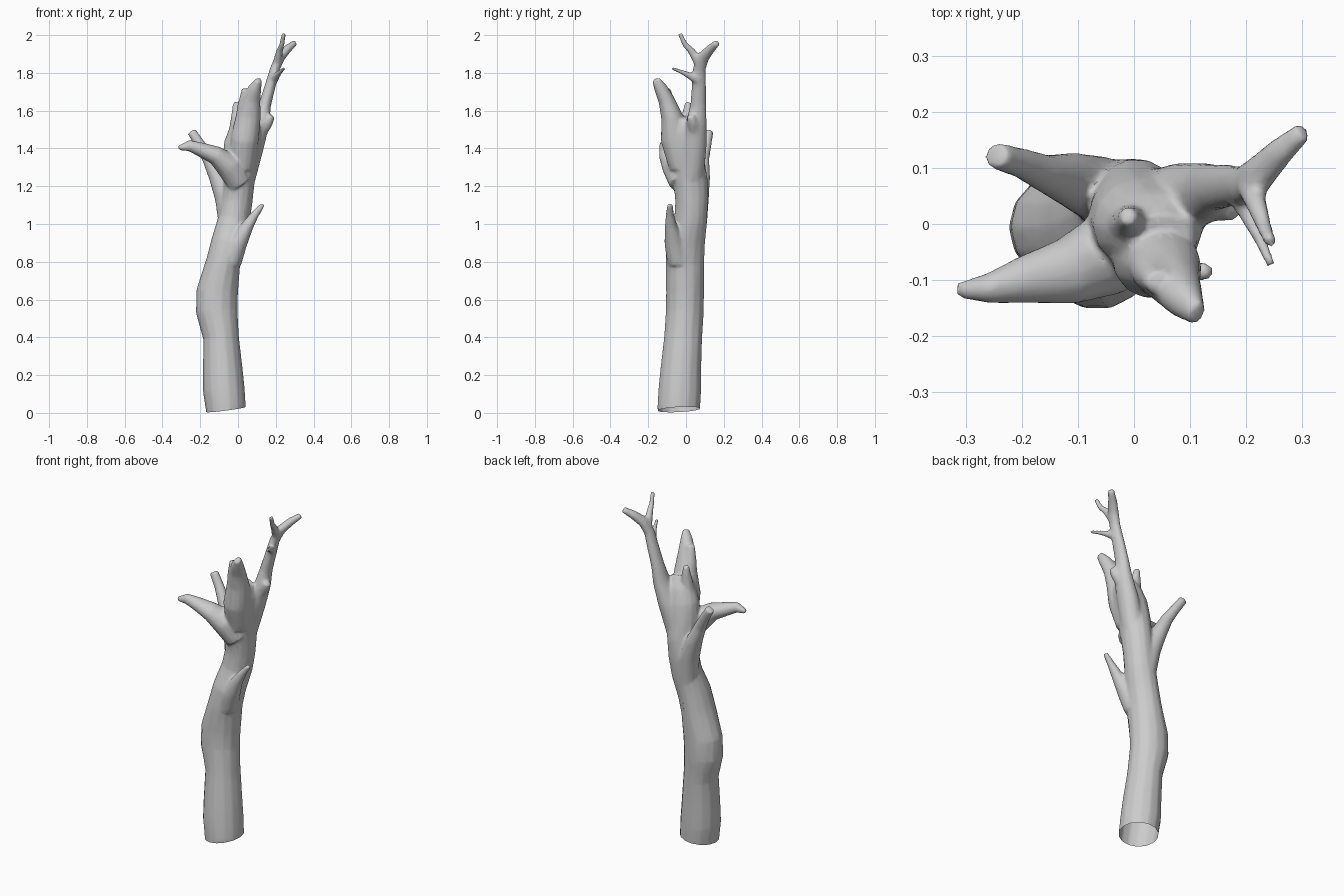
import bpy, bmesh, math
from mathutils import Vector

SIDES = 14
bm = bmesh.new()


def limb(points):
    """Closed tube through (x, y, z, radius_x, radius_y) stations."""
    centres = [Vector(p[:3]) for p in points]
    rings = []
    for i, p in enumerate(points):
        t = (centres[min(i + 1, len(points) - 1)] - centres[max(i - 1, 0)]).normalized()
        u = Vector((0, 1, 0)).cross(t).normalized()
        v = t.cross(u)
        ring = []
        for k in range(SIDES):
            a = 2 * math.pi * k / SIDES
            ring.append(bm.verts.new(centres[i] + u * math.cos(a) * p[3] + v * math.sin(a) * p[4]))
        rings.append(ring)
    for a, b in zip(rings, rings[1:]):
        for k in range(SIDES):
            n = (k + 1) % SIDES
            bm.faces.new((a[k], a[n], b[n], b[k]))
    bm.faces.new(rings[0][::-1])
    bm.faces.new(rings[-1])


# trunk
limb([(-.062, -.04, -.06, .10, .11), (-.065, -.038, .03, .107, .115),
      (-.075, -.033, .12, .111, .115), (-.08, -.028, .22, .106, .11),
      (-.09, -.015, .4, .095, .102), (-.113, -.006, .54, .111, .102),
      (-.11, -.005, .64, .111, .102), (-.078, -.006, .8, .091, .104),
      (-.055, .0, .9, .088, .102), (-.022, .024, 1.02, .085, .088),
      (-.005, .03, 1.12, .082, .088), (.005, .025, 1.22, .083, .092),
      (.01, .01, 1.33, .093, .09), (.022, 0, 1.42, .097, .085),
      (.04, -.01, 1.5, .085, .07), (.05, -.03, 1.56, .06, .05)])
# broken main stem, with blunt double top
limb([(.02, -.02, 1.3, .07, .07), (.035, -.06, 1.45, .075, .075),
      (.055, -.075, 1.57, .066, .058), (.07, -.105, 1.66, .05, .043),
      (.09, -.135, 1.72, .035, .035), (.112, -.16, 1.765, .016, .022)])
limb([(.03, -.06, 1.5, .05, .05), (.03, -.085, 1.62, .035, .035),
      (.045, -.105, 1.715, .025, .022)])
# small top stub
limb([(-.005, -.01, 1.4, .065, .06), (-.005, .0, 1.53, .038, .035),
      (-.01, .013, 1.645, .016, .017)])
# left limb
limb([(.01, -.02, 1.22, .07, .07), (-.05, -.055, 1.31, .07, .075),
      (-.12, -.085, 1.365, .05, .06), (-.2, -.1, 1.395, .038, .042),
      (-.26, -.115, 1.415, .03, .027), (-.315, -.118, 1.402, .013, .014)])
# rear left limb
limb([(-.03, .045, .98, .07, .065), (-.065, .062, 1.14, .058, .06),
      (-.11, .078, 1.25, .045, .05), (-.158, .09, 1.35, .034, .034),
      (-.2, .108, 1.42, .028, .027), (-.246, .122, 1.49, .025, .024)])
# low front twig
limb([(-.04, -.04, .8, .06, .06), (.0, -.063, .9, .05, .052),
      (.05, -.08, .99, .033, .033), (.09, -.085, 1.05, .022, .022),
      (.133, -.085, 1.105, .012, .015)])
# tall right limb, its knob and its twigs
limb([(.03, .03, 1.25, .065, .065), (.085, .045, 1.42, .055, .065),
      (.125, .055, 1.54, .043, .055), (.142, .065, 1.63, .033, .042),
      (.17, .068, 1.73, .029, .038), (.195, .07, 1.82, .026, .034),
      (.222, .088, 1.88, .026, .035), (.26, .128, 1.925, .023, .026),
      (.302, .165, 1.96, .016, .018)])
limb([(.11, .05, 1.47, .035, .035), (.155, .035, 1.54, .032, .03),
      (.178, .025, 1.575, .02, .02)])
limb([(.205, .075, 1.84, .026, .026), (.22, .03, 1.915, .018, .02),
      (.232, -.005, 1.95, .014, .015), (.243, -.032, 2.008, .012, .012)])
limb([(.185, .065, 1.76, .026, .026), (.208, .01, 1.79, .018, .016),
      (.226, -.03, 1.808, .012, .011), (.245, -.074, 1.824, .009, .009)])

bmesh.ops.recalc_face_normals(bm, faces=bm.faces)
mesh = bpy.data.meshes.new("bare_tree")
bm.to_mesh(mesh)
bm.free()
tree = bpy.data.objects.new("bare_tree", mesh)
bpy.context.collection.objects.link(tree)
bpy.context.view_layer.objects.active = tree
tree.select_set(True)

# fuse the limbs, soften the joints, thin out the mesh
fuse = tree.modifiers.new("fuse", 'REMESH')
fuse.mode = 'VOXEL'
fuse.voxel_size = .007
soften = tree.modifiers.new("soften", 'SMOOTH')
soften.factor = .5
soften.iterations = 8
thin = tree.modifiers.new("thin", 'DECIMATE')
thin.ratio = .12
for name in ("fuse", "soften", "thin"):
    bpy.ops.object.modifier_apply(modifier=name)

# open, slightly tilted cut at the foot
bm = bmesh.new()
bm.from_mesh(tree.data)
bmesh.ops.bisect_plane(bm, geom=bm.verts[:] + bm.edges[:] + bm.faces[:],
                       plane_co=(-.13, -.1, .006), plane_no=(-.13, -.05, 1),
                       clear_inner=True)
bm.to_mesh(tree.data)
bm.free()
bpy.ops.object.shade_smooth_by_angle(angle=math.radians(50))
